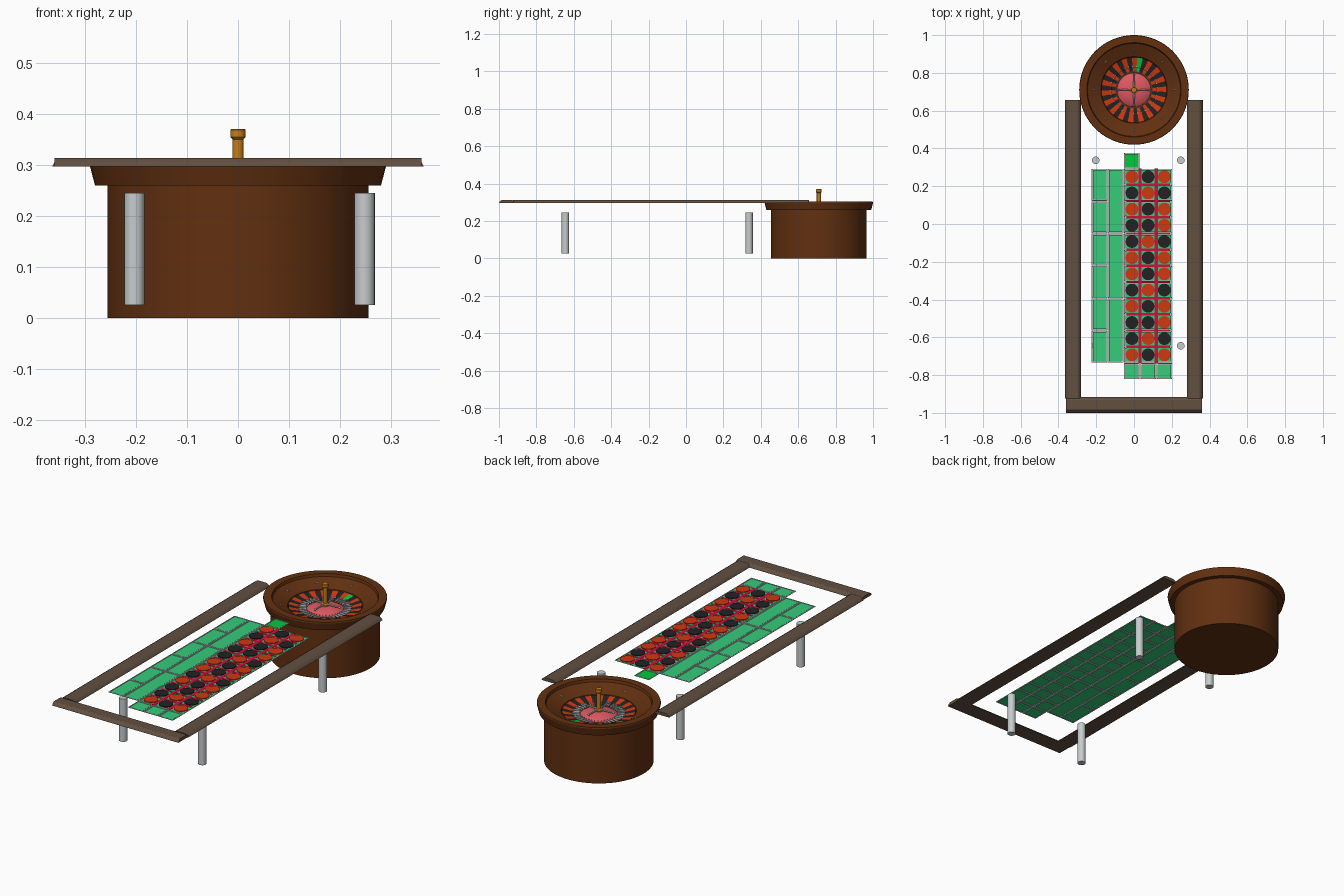
import bpy, bmesh, math
from mathutils import Matrix, Vector

if "Cube" in bpy.data.objects:
    bpy.data.objects.remove(bpy.data.objects["Cube"])


def mat(name, r, g, b):
    m = bpy.data.materials.new(name)
    m.diffuse_color = [((c / 255 + 0.055) / 1.055) ** 2.4 for c in (r, g, b)] + [1]
    m.use_nodes = True
    m.node_tree.nodes["Principled BSDF"].inputs["Base Color"].default_value = m.diffuse_color
    return m


WOOD = mat("brown_wood", 98, 48, 16)
RAIL = mat("taupe_rail", 98, 80, 65)
SILVER = mat("silver", 200, 204, 205)
GOLD = mat("gold", 200, 125, 20)
RED = mat("red", 208, 56, 16)
BLACK = mat("black", 34, 34, 36)
MINT = mat("mint_green", 54, 204, 122)
GREEN = mat("bright_green", 0, 200, 60)
CRIMSON = mat("crimson", 205, 16, 62)
CORAL = mat("coral", 222, 88, 98)
WY = 0.71      # wheel centre in y
LZ = 0.300     # height of betting layout


def finish(bm, name, mats, smooth=False):
    bmesh.ops.recalc_face_normals(bm, faces=bm.faces)
    me = bpy.data.meshes.new(name)
    bm.to_mesh(me)
    bm.free()
    for m in mats:
        me.materials.append(m)
    ob = bpy.data.objects.new(name, me)
    bpy.context.collection.objects.link(ob)
    if smooth:
        bpy.ops.object.select_all(action='DESELECT')
        ob.select_set(True)
        bpy.context.view_layer.objects.active = ob
        bpy.ops.object.shade_smooth_by_angle(angle=math.radians(30))
    return ob


def add_box(bm, x0, x1, y0, y1, z0, z1, index=0, rot=None):
    M = Matrix.Translation(((x0 + x1) / 2, (y0 + y1) / 2, (z0 + z1) / 2)) @ \
        Matrix.Diagonal((x1 - x0, y1 - y0, z1 - z0, 1))
    vs = bmesh.ops.create_cube(bm, size=1, matrix=(rot or Matrix()) @ M)["verts"]
    for f in {f for v in vs for f in v.link_faces}:
        f.material_index = index


def lathe(name, profile, m, x=0, y=WY, seg=64):
    bm = bmesh.new()
    vs = [bm.verts.new((x + r, y, z)) for r, z in profile]
    es = [bm.edges.new(p) for p in zip(vs, vs[1:])]
    bmesh.ops.spin(bm, geom=vs + es, cent=(x, y, 0), axis=(0, 0, 1),
                   angle=2 * math.pi, steps=seg)
    bmesh.ops.remove_doubles(bm, verts=bm.verts, dist=1e-5)
    return finish(bm, name, [m], True)


# --- wheel drum with flared rim and sunken bowl
lathe("wheel_bowl", [(0, 0), (.256, 0), (.256, .259), (.28, .259), (.29, .297), (.288, .303),
                     (.25, .303), (.246, .29), (.176, .258), (.172, .25), (.12, .239), (0, .228)], WOOD, seg=96)

# --- 37 coloured pockets, one of them green
bm = bmesh.new()
N = 37
for i in range(N):
    a0 = math.radians(79) + (i - .5) * 2 * math.pi / N
    a1 = a0 + 2 * math.pi / N
    rows = []
    for r, z in ((.173, .2555), (.122, .2435), (.118, .240), (.085, .235)):
        rows.append([bm.verts.new((r * math.cos(a), WY + r * math.sin(a), z)) for a in (a0, a1)])
    for p, q in zip(rows, rows[1:]):
        f = bm.faces.new((p[0], p[1], q[1], q[0]))
        f.material_index = 2 if i == 0 else i % 2
bmesh.ops.remove_doubles(bm, verts=bm.verts, dist=1e-5)
finish(bm, "wheel_pockets", [BLACK, RED, GREEN])

# --- silver frets between pockets
bm = bmesh.new()
for i in range(N):
    rot = Matrix.Translation((0, WY, 0)) @ \
        Matrix.Rotation(math.radians(79) + (i + .5) * 2 * math.pi / N, 4, 'Z')
    add_box(bm, .088, .126, -.0015, .0015, .234, .249, 0, rot)
finish(bm, "pocket_frets", [SILVER])

# --- coral dome, gold spindle, silver cross handle
lathe("wheel_dome", [(.09, .232), (.089, .237), (.075, .246), (.05, .254), (.025, .258), (0, .259)], CORAL)
lathe("spindle", [(.02, .254), (.02, .264), (.011, .27), (.011, .350), (.015, .354),
                  (.015, .368), (.013, .370), (0, .370)], GOLD, seg=32)
bm = bmesh.new()
for k in range(4):
    rot = Matrix.Translation((0, WY, 0)) @ Matrix.Rotation(k * math.pi / 2, 4, 'Z')
    bmesh.ops.create_cone(bm, cap_ends=True, segments=10, radius1=.005, radius2=.003, depth=.075,
                          matrix=rot @ Matrix.Translation((.045, 0, .266)) @ Matrix.Rotation(math.pi / 2, 4, 'Y'))
    bmesh.ops.create_uvsphere(bm, u_segments=10, v_segments=6, radius=.006,
                              matrix=rot @ Matrix.Translation((.082, 0, .266)))
finish(bm, "cross_handle", [SILVER], True)

# --- diamond deflectors on the bowl slope, alternating direction
bm = bmesh.new()
for k in range(8):
    rot = Matrix.Translation((0, WY, 0)) @ Matrix.Rotation(k * math.pi / 4, 4, 'Z') @ \
        Matrix.Translation((.212, 0, .276)) @ Matrix.Rotation(-math.atan2(.032, .07), 4, 'Y')
    size = (.011, .004, .004, 1) if k % 2 == 0 else (.004, .011, .004, 1)
    bmesh.ops.create_uvsphere(bm, u_segments=4, v_segments=2, radius=1, matrix=rot @ Matrix.Diagonal(size))
finish(bm, "ball_deflectors", [SILVER])

# --- padded rails around the table
ARCH = [(-.042, .297), (-.037, .306), (-.026, .313), (.026, .313), (.037, .306), (.042, .297)]


def rail(name, start, end):
    a, b = Vector(start), Vector(end)
    side = (b - a).normalized().cross(Vector((0, 0, 1)))
    bm = bmesh.new()
    rings = [[bm.verts.new(p + side * s + Vector((0, 0, z))) for s, z in ARCH] for p in (a, b)]
    n = len(ARCH)
    for i in range(n):
        j = (i + 1) % n
        bm.faces.new((rings[0][i], rings[0][j], rings[1][j], rings[1][i]))
    for r in rings:
        bm.faces.new(r)
    finish(bm, name, [RAIL], True)


rail("left_rail", (-.322, -.925, 0), (-.322, .657, 0))
rail("right_rail", (.322, -.925, 0), (.322, .657, 0))
rail("front_rail", (-.36, -.958, 0), (.36, -.958, 0))

# --- legs
for side, x in (("left", -.203), ("right", .248)):
    for end, y in (("front", -.645), ("back", .337)):
        lathe(end + "_" + side + "_leg", [(0, .025), (.02, .025), (.02, .245), (0, .245)], SILVER, x, y, 24)

# --- betting layout: outlined cells
P = .0857                     # cell pitch
CX = [-.011 + P * i for i in range(3)]
RY = [.25 - P * i for i in range(12)]
cells = bmesh.new()
lines = bmesh.new()


def cell(x0, x1, y0, y1, index=0):
    g, w = .0015, .0035       # gap outside the outline, outline width
    x0, x1, y0, y1 = x0 + g, x1 - g, y0 + g, y1 - g
    for bx in ((x0, x0 + w, y0, y1), (x1 - w, x1, y0, y1),
               (x0 + w, x1 - w, y0, y0 + w), (x0 + w, x1 - w, y1 - w, y1)):
        add_box(lines, *bx, LZ, LZ + .003)
    e = w + .002
    add_box(cells, x0 + e, x1 - e, y0 + e, y1 - e, LZ, LZ + .002, index)


h = P / 2
for x in CX:
    for y in RY + [RY[-1] - P]:
        cell(x - h, x + h, y - h, y + h)
cell(CX[0] - h, CX[0] + h, RY[0] + h, RY[0] + 3 * h, 1)
top = RY[0] + h
for i in range(3):            # dozens
    cell(CX[0] - h - P, CX[0] - h, top - (i + 1) * 4 * P, top - i * 4 * P)
for i in range(6):            # outside bets
    cell(CX[0] - h - 2 * P, CX[0] - h - P, top - (i + 1) * 2 * P, top - i * 2 * P)
finish(cells, "betting_cells", [MINT, GREEN])
finish(lines, "cell_outlines", [SILVER])

# --- crimson strips between the numbers
bm = bmesh.new()
for x in (CX[0] + h, CX[1] + h):
    add_box(bm, x - .009, x + .009, RY[-1] - h, top, LZ + .003, LZ + .004)
for y in RY[:-1]:
    add_box(bm, CX[0] - .03, CX[2] + .03, y - h - .006, y - h + .006, LZ + .003, LZ + .0038)
finish(bm, "crimson_strips", [CRIMSON])

# --- red and black number discs
REDS = {1, 3, 5, 7, 9, 12, 14, 16, 18, 19, 21, 23, 25, 27, 30, 32, 34, 36}
bm = bmesh.new()
for r, y in enumerate(RY):
    for c, x in enumerate(CX):
        vs = bmesh.ops.create_cone(bm, cap_ends=True, segments=16, radius1=.034, radius2=.034, depth=.004,
                                   matrix=Matrix.Translation((x, y, LZ + .0035)))["verts"]
        for f in {f for v in vs for f in v.link_faces}:
            f.material_index = int(r * 3 + c + 1 in REDS)
finish(bm, "number_discs", [BLACK, RED])
